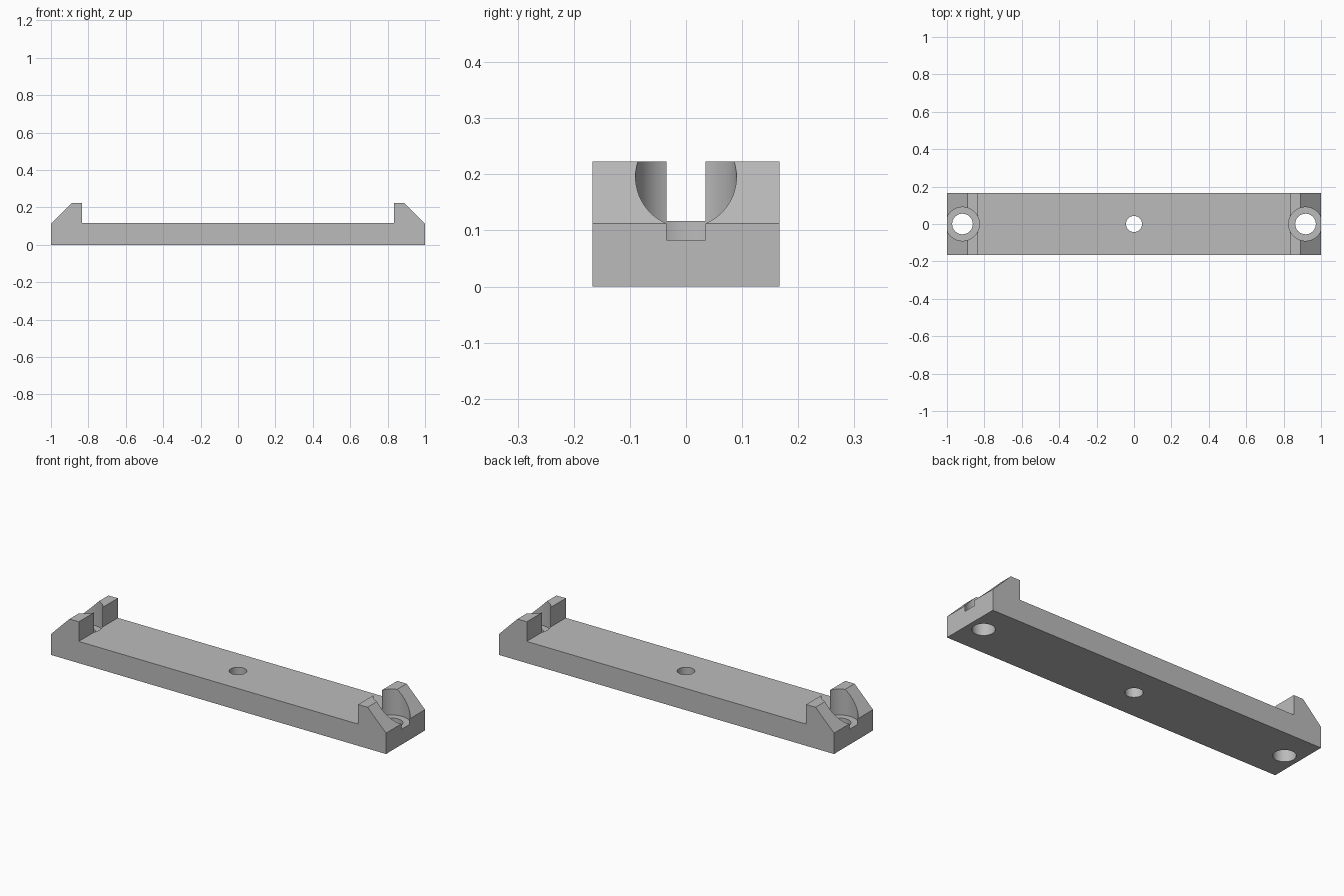
import bpy, bmesh
from mathutils import Matrix

cube = bpy.data.objects.get("Cube")
if cube:
    bpy.data.objects.remove(cube, do_unlink=True)

HALF_DEPTH = 0.1665
HOLE_X = 0.917

grey = bpy.data.materials.new("grey")
grey.use_nodes = True
colour = (0.5, 0.5, 0.5, 1)
grey.diffuse_color = colour
grey.node_tree.nodes["Principled BSDF"].inputs["Base Color"].default_value = colour


def make_object(name, bm):
    bmesh.ops.recalc_face_normals(bm, faces=bm.faces)
    mesh = bpy.data.meshes.new(name)
    bm.to_mesh(mesh)
    bm.free()
    mesh.materials.append(grey)
    obj = bpy.data.objects.new(name, mesh)
    bpy.context.collection.objects.link(obj)
    return obj


def drill(target, name, x, radius, bottom, top):
    """Cut a vertical round hole through the target."""
    bm = bmesh.new()
    bmesh.ops.create_cone(bm, cap_ends=True, segments=64, radius1=radius, radius2=radius,
                          depth=top - bottom,
                          matrix=Matrix.Translation((x, 0, (top + bottom) / 2)))
    cutter = make_object(name, bm)
    cutter.hide_render = True
    cut = target.modifiers.new(name, "BOOLEAN")
    cut.operation = "DIFFERENCE"
    cut.solver = "EXACT"
    cut.object = cutter
    bpy.context.view_layer.objects.active = target
    bpy.ops.object.modifier_apply(modifier=cut.name)
    bpy.data.objects.remove(cutter, do_unlink=True)


# Bar with a raised, chamfered lug at each end: mirrored profile, extruded in depth
half = [(1, 0), (1, 0.1125), (0.89, 0.223), (0.834, 0.223), (0.834, 0.117)]
outline = half + [(-x, z) for x, z in reversed(half)]
bm = bmesh.new()
face = bm.faces.new([bm.verts.new((x, -HALF_DEPTH, z)) for x, z in outline])
extruded = bmesh.ops.extrude_face_region(bm, geom=[face])["geom"]
bmesh.ops.translate(bm, vec=(0, 2 * HALF_DEPTH, 0),
                    verts=[v for v in extruded if isinstance(v, bmesh.types.BMVert)])
bar = make_object("mounting_bar", bm)

# Centre hole, then a counterbored screw hole in each lug
drill(bar, "centre_hole", 0, 0.043, -0.1, 0.4)
for side in (-1, 1):
    drill(bar, "counterbore", side * HOLE_X, 0.09, 0.083, 0.4)
    drill(bar, "screw_hole", side * HOLE_X, 0.055, -0.1, 0.4)

# Smooth hole walls, crisp edges
bpy.ops.object.select_all(action="DESELECT")
bar.select_set(True)
bpy.context.view_layer.objects.active = bar
bpy.ops.object.shade_smooth_by_angle(angle=0.5)
